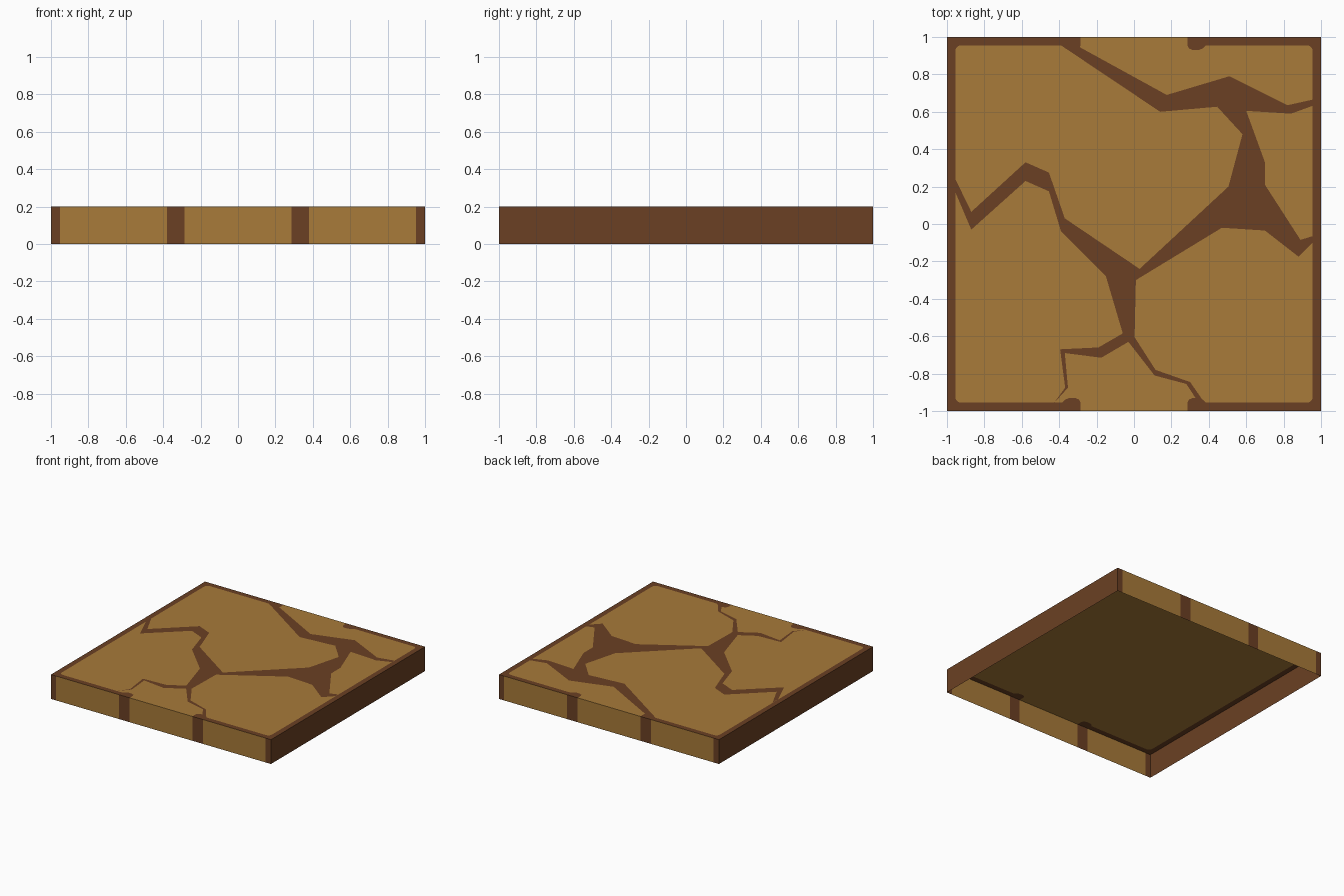
import bpy, bmesh, math

if "Cube" in bpy.data.objects:
    bpy.data.objects.remove(bpy.data.objects["Cube"])

H = 0.2       # tile height
IN = 0.955    # inner edge of the brown rim


def material(name, rgb):
    m = bpy.data.materials.new(name)
    m.diffuse_color = (*rgb, 1)
    m.use_nodes = True
    m.node_tree.nodes["Principled BSDF"].inputs["Base Color"].default_value = m.diffuse_color
    return m


ochre = material("ochre stone", (0.392, 0.197, 0.041))
brown = material("dark brown earth", (0.147, 0.051, 0.017))


def build(name, faces):
    """faces: list of (points, material index)"""
    bm = bmesh.new()
    for pts, mi in faces:
        f = bm.faces.new([bm.verts.new(p) for p in pts])
        f.material_index = mi
    bmesh.ops.remove_doubles(bm, verts=bm.verts, dist=1e-5)
    me = bpy.data.meshes.new(name)
    bm.to_mesh(me)
    bm.free()
    me.materials.append(ochre)
    me.materials.append(brown)
    ob = bpy.data.objects.new(name, me)
    bpy.context.collection.objects.link(ob)
    return ob


def flat(pts, z):
    """Horizontal polygon, wound so that it faces up."""
    area = sum(a[0] * b[1] - b[0] * a[1] for a, b in zip(pts, pts[1:] + pts[:1]))
    if area < 0:
        pts = pts[::-1]
    return [(x, y, z) for x, y in pts]


# Inner rim edge, lower right quarter: rounded bump at the gap, then rounded corner
bump = [(0.285, -1), (0.285, -0.955), (0.295, -0.938), (0.315, -0.93),
        (0.345, -0.93), (0.367, -0.938), (0.385, -IN)]
R = 0.03
corner = [(IN - R + R * math.sin(a), -IN + R - R * math.cos(a))
          for a in (math.radians(22.5 * i) for i in range(5))]
quarter = bump + corner
right = quarter + [(x, -y) for x, y in quarter[::-1]]
left = [(-x, y) for x, y in right]

# Top: stone field and the two rim halves, all in one plane
build("tile_top", [
    (flat(right + left[::-1], H), 0),
    (flat(right + [(1, 1), (1, -1)], H), 1),
    (flat(left + [(-1, 1), (-1, -1)], H), 1),
])

# Walls: striped front and back, plain brown sides, open underneath
breaks = [-1, -0.952, -0.38, -0.285, 0.285, 0.38, 0.952, 1]
walls = []
for i, (a, b) in enumerate(zip(breaks, breaks[1:])):
    mi = 1 - i % 2
    walls.append(([(a, -1, 0), (b, -1, 0), (b, -1, H), (a, -1, H)], mi))
    walls.append(([(b, 1, 0), (a, 1, 0), (a, 1, H), (b, 1, H)], mi))
walls.append(([(1, -1, 0), (1, 1, 0), (1, 1, H), (1, -1, H)], 1))
walls.append(([(-1, 1, 0), (-1, -1, 0), (-1, -1, H), (-1, 1, H)], 1))
build("tile_walls", walls)

# Crack outline, branch by branch around the tile
upper = [(0.505, 0.20), (0.58, 0.48), (0.445, 0.627), (0.14, 0.60), (-0.39, 0.955),
         (-0.335, 0.97), (0.175, 0.69), (0.51, 0.79), (0.82, 0.635),
         (0.955, 0.665), (0.955, 0.632), (0.84, 0.59), (0.60, 0.605)]
east = [(0.70, 0.33), (0.70, 0.21), (0.89, -0.085), (0.955, -0.065),
        (0.955, -0.10), (0.88, -0.175), (0.70, -0.035), (0.47, -0.02), (0.01, -0.30)]
south = [(0.003, -0.605), (0.115, -0.78), (0.30, -0.845), (0.38, -0.96),
         (0.345, -0.955), (0.28, -0.855), (0.11, -0.81), (-0.03, -0.63),
         (-0.175, -0.715), (-0.37, -0.69), (-0.353, -0.875), (-0.43, -0.96),
         (-0.368, -0.875), (-0.395, -0.67), (-0.19, -0.66), (-0.06, -0.585)]
west = [(-0.15, -0.28), (-0.39, -0.04), (-0.455, 0.175), (-0.58, 0.23),
        (-0.87, -0.03), (-0.955, 0.17), (-0.955, 0.24), (-0.87, 0.065),
        (-0.58, 0.33), (-0.455, 0.275), (-0.37, 0.03), (0.03, -0.24)]
build("crack_plate", [(flat(upper + east + south + west, H + 0.002), 1)])
